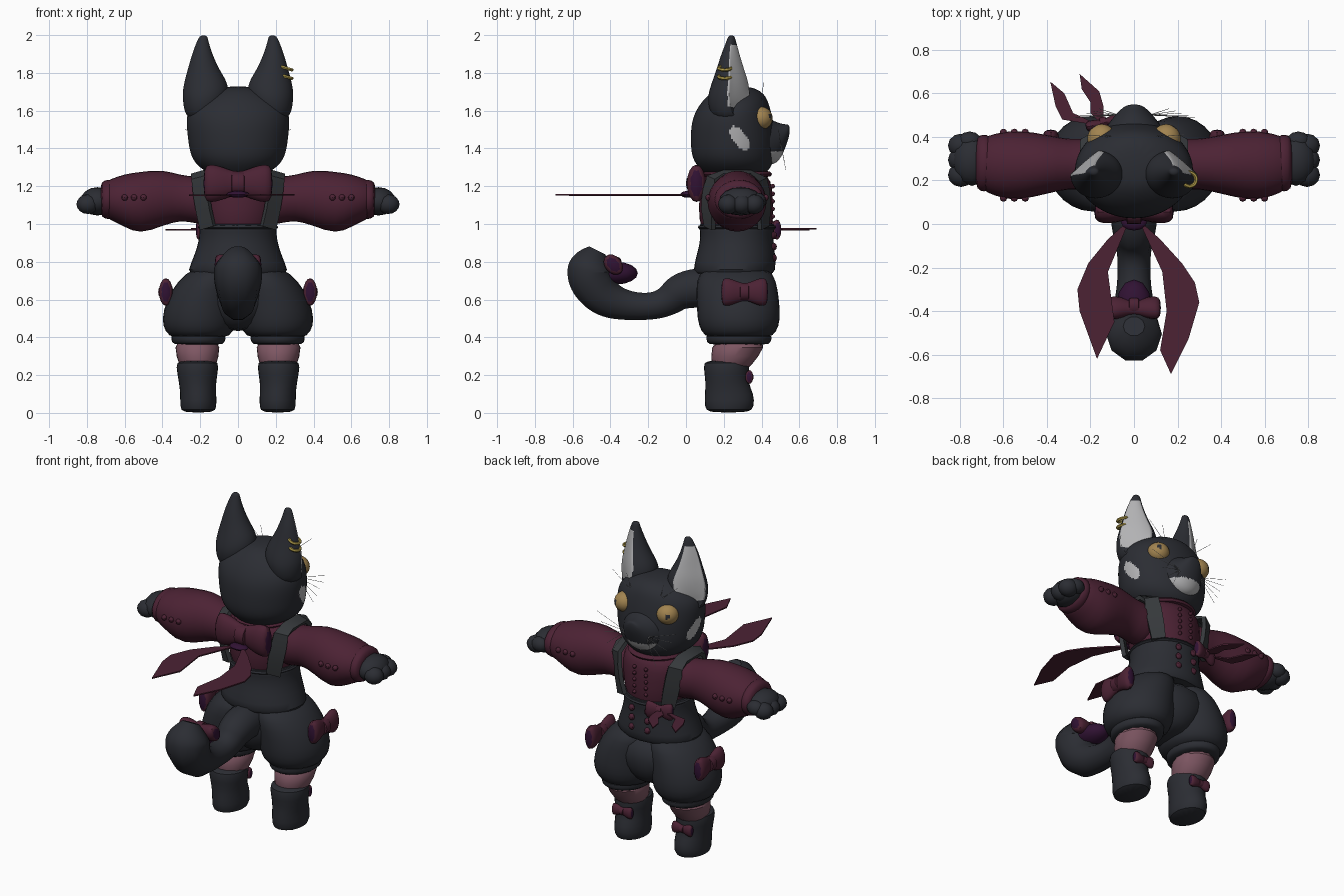
import bpy, bmesh, math
from mathutils import Matrix, Vector

if "Cube" in bpy.data.objects:
    bpy.data.objects.remove(bpy.data.objects["Cube"])


def material(name, r, g, b):
    m = bpy.data.materials.new(name)
    m.use_nodes = True
    m.diffuse_color = (r, g, b, 1)
    m.node_tree.nodes["Principled BSDF"].inputs["Base Color"].default_value = (r, g, b, 1)
    return m


FUR = material("charcoal", .024, .026, .033)
WINE = material("wine red", .072, .016, .034)
PINK = material("dusty pink", .21, .095, .125)
PALE = material("pale grey", .45, .45, .46)
AMBER = material("amber", .36, .23, .08)
GOLD = material("gold", .45, .34, .07)
PLUM = material("dark plum", .03, .006, .033)
STRAP = material("slate strap", .037, .041, .045)
SIDES = (("left_", 1), ("right_", -1))
made = []


def finish(name, bm, mat, place=None):
    """Turn a bmesh into a linked object."""
    if place:
        bm.transform(place)
    bmesh.ops.recalc_face_normals(bm, faces=bm.faces)
    me = bpy.data.meshes.new(name)
    bm.to_mesh(me)
    bm.free()
    me.materials.append(mat)
    ob = bpy.data.objects.new(name, me)
    bpy.context.collection.objects.link(ob)
    made.append(ob)
    return ob


def bake(ob):
    """Replace an object's mesh with its evaluated result."""
    deps = bpy.context.evaluated_depsgraph_get()
    me = bpy.data.meshes.new_from_object(ob.evaluated_get(deps))
    ob.modifiers.clear()
    ob.data = me


def loft(name, rings, mat, axis="z", side=1, sides=14, level=1, place=None):
    """Skin ellipses (t, centre u, centre v, radius u, radius v) along an axis."""
    bm = bmesh.new()
    loops = []
    for t, cu, cv, ru, rv in rings:
        loop = []
        for i in range(sides):
            a = math.tau * (i + .5) / sides
            u, v = cu + ru * math.cos(a), cv + rv * math.sin(a)
            x, y, z = {"x": (t, u, v), "y": (u, t, v), "z": (u, v, t)}[axis]
            loop.append(bm.verts.new((side * x, y, z)))
        loops.append(loop)
    for a, b in zip(loops, loops[1:]):
        for i in range(sides):
            j = (i + 1) % sides
            bm.faces.new((a[i], a[j], b[j], b[i]))
    bm.faces.new(loops[0])
    bm.faces.new(loops[-1])
    ob = finish(name, bm, mat, place)
    ob.modifiers.new("Smooth", "SUBSURF").levels = level
    bake(ob)
    return ob


def ball(name, at, size, mat, segments=12):
    bm = bmesh.new()
    bmesh.ops.create_uvsphere(bm, u_segments=segments, v_segments=segments // 2 + 2, radius=1)
    return finish(name, bm, mat, Matrix.LocRotScale(Vector(at), None, Vector(size)))


def paint(ob, mat, rule):
    ob.data.materials.append(mat)
    for p in ob.data.polygons:
        if rule(p.center, p.normal):
            p.material_index = len(ob.data.materials) - 1


def tube(name, points, mat, kind="POLY", res=0):
    """Sweep a round section along (x, y, z, radius) points."""
    cu = bpy.data.curves.new(name, "CURVE")
    cu.dimensions, cu.bevel_depth, cu.bevel_resolution, cu.use_fill_caps = "3D", 1, res, True
    sp = cu.splines.new(kind)
    sp.points.add(len(points) - 1)
    for p, (x, y, z, r) in zip(sp.points, points):
        p.co, p.radius = (x, y, z, 1), r
    sp.use_endpoint_u, sp.order_u = True, 3
    tmp = bpy.data.objects.new(name + "_path", cu)
    bpy.context.collection.objects.link(tmp)
    bm = bmesh.new()
    deps = bpy.context.evaluated_depsgraph_get()
    bm.from_mesh(bpy.data.meshes.new_from_object(tmp.evaluated_get(deps)))
    bpy.data.objects.remove(tmp)
    return finish(name, bm, mat)


def bow(name, at, width, height, depth, spin=0, tilt=0):
    """Pinched bow running along x, with plum loop openings and a knot."""
    half = [(1, .65, .85), (.8, .95, 1), (.45, .9, .85), (.15, .6, .6)]
    rings = [(-t, 0, 0, d, h) for t, d, h in half] + [(t, 0, 0, d, h) for t, d, h in half[::-1]]
    rot = Matrix.Rotation(spin, 4, "Z") @ Matrix.Rotation(tilt, 4, "X")
    place = Matrix.Translation(at) @ rot @ Matrix.Diagonal((width, depth, height, 1))
    ob = loft(name, rings, WINE, "x", sides=8, place=place)
    along = rot @ Vector((1, 0, 0))
    paint(ob, PLUM, lambda c, n: abs(n.dot(along)) > .93)
    knot = loft(name + "_knot", [(t, 0, 0, 1, .6) for t in (-.2, -.15, .15, .2)], WINE, "x", sides=8, place=place)


def sheet(name, outline, z):
    """Thin flat ribbon from an outline seen from above."""
    bm = bmesh.new()
    bm.faces.new([bm.verts.new((x, y, z)) for x, y in outline])
    ob = finish(name, bm, WINE)
    ob.modifiers.new("Thick", "SOLIDIFY").thickness = .008
    bake(ob)


# Head with slanted cheek patches, muzzle with pale chin
head = loft("head", [(1.24, 0, .26, .1, .13), (1.29, 0, .26, .2, .19), (1.35, 0, .25, .255, .225),
                     (1.45, 0, .25, .27, .23), (1.55, 0, .245, .28, .22), (1.63, 0, .255, .265, .19),
                     (1.69, 0, .27, .18, .15), (1.73, 0, .27, .09, .08)], FUR, sides=18, level=3)
paint(head, PALE, lambda c, n: abs(c.x) > .15 and
      math.hypot((.6 * (c.y - .285) - .8 * (c.z - 1.455)) / .075,
                 (.8 * (c.y - .285) + .6 * (c.z - 1.455)) / .035) < 1)
muzzle = loft("muzzle", [(.3, 0, 1.46, .19, .15), (.42, 0, 1.44, .15, .135), (.49, 0, 1.425, .1, .11),
                         (.53, 0, 1.47, .06, .06), (.55, 0, 1.5, .03, .025)], FUR, "y", level=3)
paint(muzzle, PALE, lambda c, n: c.y > .42 and c.z < 1.385)
ball("nose", (0, .535, 1.51), (.022, .012, .013), FUR)

for label, s in SIDES:
    # Ears with a hollow pale front
    ear = loft(label + "ear", [(1.54, .19, .23, .085, .09), (1.64, .18, .225, .115, .115),
                               (1.7, .17, .23, .128, .113), (1.76, .172, .235, .114, .097),
                               (1.82, .183, .235, .085, .075), (1.9, .19, .235, .055, .05),
                               (1.97, .187, .24, .03, .025), (2, .182, .24, .02, .016)], FUR, side=s, level=3)
    out = Vector((s * .65, .72, .2))
    paint(ear, PALE, lambda c, n: n.dot(out) > .58 and 1.62 < c.z < 1.95)
    push = [(v, v.normal.dot(out)) for v in ear.data.vertices]
    for v, d in push:
        if d > .65:
            v.co -= out * (d - .65) * (2 - v.co.z) * .35

    # Eyes
    mid, look = Vector((s * .148, .393, 1.56)), Vector((s * .5, .85, .1))
    eye = ball(label + "eye", mid, (.066, .066, .062), AMBER, 32)
    paint(eye, FUR, lambda c, n: (c - mid).normalized().dot(look) > .968)

    # Whiskers and brow hairs
    for i in range(5):
        tube(label + "whisker", [(s * .07, .5, 1.43, .0015), (s * (.28 - .03 * i), .49 + .01 * i,
                                                               1.5 - .055 * i, .001)], PALE)
    for i in range(2):
        tube(label + "brow_hair", [(s * .1, .4, 1.64, .0015), (s * (.13 + .1 * i), .41, 1.75, .001)], PALE)

    # Puffed sleeve, cuff and sleeve buttons
    loft(label + "sleeve", [(.1, .27, 1.12, .12, .13), (.22, .275, 1.125, .125, .13),
                            (.3, .275, 1.14, .115, .12), (.4, .275, 1.14, .14, .155),
                            (.52, .27, 1.11, .165, .17), (.6, .27, 1.125, .16, .145),
                            (.68, .275, 1.13, .132, .108), (.7, .275, 1.13, .12, .1)], WINE, "x", s)
    loft(label + "cuff", [(.66, .28, 1.13, .12, .1), (.67, .28, 1.13, .135, .11),
                          (.71, .28, 1.13, .135, .105), (.73, .28, 1.13, .11, .085)], WINE, "x", s)
    for i in range(3):
        for y in (.118, .422):
            ball(label + "sleeve_button", (s * (.5 + .05 * i), y, 1.14), (.017, .016, .017), WINE, 8)

    # Paw hand
    ball(label + "palm", (s * .745, .29, 1.12), (.09, .115, .075), FUR)
    for y in (.225, .295, .36):
        ball(label + "finger", (s * .795, y, 1.105), (.06, .055, .052), FUR)
    ball(label + "thumb", (s * .755, .38, 1.12), (.055, .045, .045), FUR)

    # Puffed shorts leg with hem band
    loft(label + "shorts_leg", [(.39, .205, .28, .15, .17), (.43, .205, .28, .185, .205),
                                (.49, .205, .28, .208, .228), (.6, .19, .275, .195, .225),
                                (.7, .15, .265, .175, .22), (.78, .11, .265, .12, .18)], FUR, side=s)
    loft(label + "hem", [(.36, .21, .28, .125, .155), (.37, .21, .28, .145, .175),
                         (.41, .21, .28, .152, .182), (.42, .21, .28, .13, .16)], FUR, side=s)

    # Stocking and boot
    loft(label + "stocking", [(.2, .21, .22, .09, .09), (.3, .215, .26, .115, .13),
                              (.4, .215, .29, .135, .16)], PINK, side=s)
    loft(label + "boot", [(0, .21, .225, .088, .115), (.03, .21, .23, .1, .135), (.1, .21, .23, .098, .135),
                          (.16, .215, .215, .1, .113), (.25, .215, .215, .118, .128),
                          (.28, .215, .215, .108, .118)], FUR, side=s)
    bow(label + "boot_bow", (s * .21, .335, .19), .07, .042, .026)
    bow(label + "hip_bow", (s * .382, .31, .64), .125, .085, .045, s * math.pi / 2)

    # Shoulder strap as (y, z, inner x, y set-in of the outer edge)
    path = [(.105, .99, .125, .04), (.09, 1.08, .145, .055), (.095, 1.17, .16, .06), (.12, 1.25, .17, .04),
            (.2, 1.275, .175, 0), (.34, 1.275, .175, 0), (.42, 1.24, .17, -.04), (.435, 1.17, .16, -.06),
            (.44, 1.08, .145, -.055), (.43, .99, .125, -.04)]
    bm = bmesh.new()
    rows = [[bm.verts.new((s * x, y, z)), bm.verts.new((s * (x + .07), y + d, z - .02))] for y, z, x, d in path]
    for a, b in zip(rows, rows[1:]):
        bm.faces.new((a[0], a[1], b[1], b[0]))
    strap = finish(label + "strap", bm, STRAP)
    strap.modifiers.new("Thick", "SOLIDIFY").thickness = .025
    strap.modifiers["Thick"].offset = 0
    bake(strap)

    # Buttons on bodice and blouse
    for i in range(3):
        ball(label + "bodice_button", (s * .055, .466, .82 + .06 * i), (.02, .015, .02), WINE, 8)
    for i in range(5):
        ball(label + "blouse_button", (s * .04, .459, 1.04 + .04 * i), (.012, .012, .012), WINE, 8)

# Blouse and collar
loft("blouse", [(.95, 0, .27, .19, .19), (1.02, 0, .265, .205, .2), (1.14, 0, .265, .225, .2),
                (1.23, 0, .265, .22, .19), (1.28, 0, .265, .16, .15)], WINE, sides=18)
loft("collar", [(1.24, 0, .27, .17, .18), (1.265, 0, .27, .19, .2), (1.29, 0, .27, .17, .17)], WINE)

# High-waisted bodice, ruffle and hips
loft("bodice", [(.73, 0, .255, .255, .2), (.745, 0, .255, .275, .225), (.84, 0, .265, .232, .212),
                (.93, 0, .27, .205, .192), (.99, 0, .27, .21, .207), (1.01, 0, .27, .2, .2)], FUR, sides=18)
loft("ruffle", [(.965, 0, .27, .205, .2), (.98, 0, .27, .222, .215), (1.005, 0, .27, .215, .21)], FUR, sides=18)
loft("hips", [(.43, 0, .27, .08, .13), (.51, 0, .27, .19, .205), (.62, 0, .268, .29, .232),
              (.76, 0, .26, .25, .205)], FUR)

# Tail with its lined bow
tube("tail", [(0, y, z, r) for y, z, r in
              [(.14, .66, .11), (0, .67, .11), (-.12, .57, .075), (-.28, .56, .075), (-.43, .6, .105),
               (-.51, .71, .13), (-.5, .8, .125), (-.47, .86, .05)]], FUR, "NURBS", 3)
ball("tail_bow_lining", (0, -.37, .74), (.08, .115, .06), PLUM)
bow("tail_bow", (0, -.385, .785), .125, .07, .055, 0, .7)

# Back neck bow with long ribbons
bow("neck_bow", (0, .055, 1.215), .185, .115, .062)
ball("ribbon_knot", (0, .01, 1.157), (.06, .04, .018), PLUM)
sheet("left_neck_ribbon", [(.02, .02), (.12, -.07), (.22, -.18), (.28, -.27), (.3, -.36), (.25, -.53),
                           (.17, -.69), (.12, -.58), (.15, -.4), (.13, -.22)], 1.16)
sheet("right_neck_ribbon", [(-.02, .02), (-.12, -.07), (-.21, -.18), (-.26, -.3), (-.25, -.4),
                            (-.17, -.62), (-.09, -.45), (-.12, -.22)], 1.155)

# Front waist bow with short ribbons
bow("waist_bow", (-.14, .465, .97), .085, .062, .03, .25)
sheet("waist_ribbon_outer", [(-.15, .45), (-.33, .48), (-.36, .54), (-.385, .655), (-.32, .6), (-.28, .51)], .965)
sheet("waist_ribbon_inner", [(-.14, .45), (-.2, .51), (-.2, .56), (-.24, .62), (-.25, .69), (-.16, .61),
                             (-.14, .54)], .97)

# Ear rings on the left ear
for z in (1.78, 1.825):
    bpy.ops.mesh.primitive_torus_add(location=(.255, .205, z), rotation=(0, .3, 0), major_radius=.032,
                                     minor_radius=.009, major_segments=20, minor_segments=6)
    ring = bpy.context.object
    ring.name = "ear_ring"
    ring.data.materials.append(GOLD)
    made.append(ring)

# Smooth shading with crisp edges kept
bpy.ops.object.select_all(action="DESELECT")
for ob in made:
    ob.select_set(True)
bpy.context.view_layer.objects.active = made[0]
bpy.ops.object.shade_smooth_by_angle(angle=math.radians(40))
